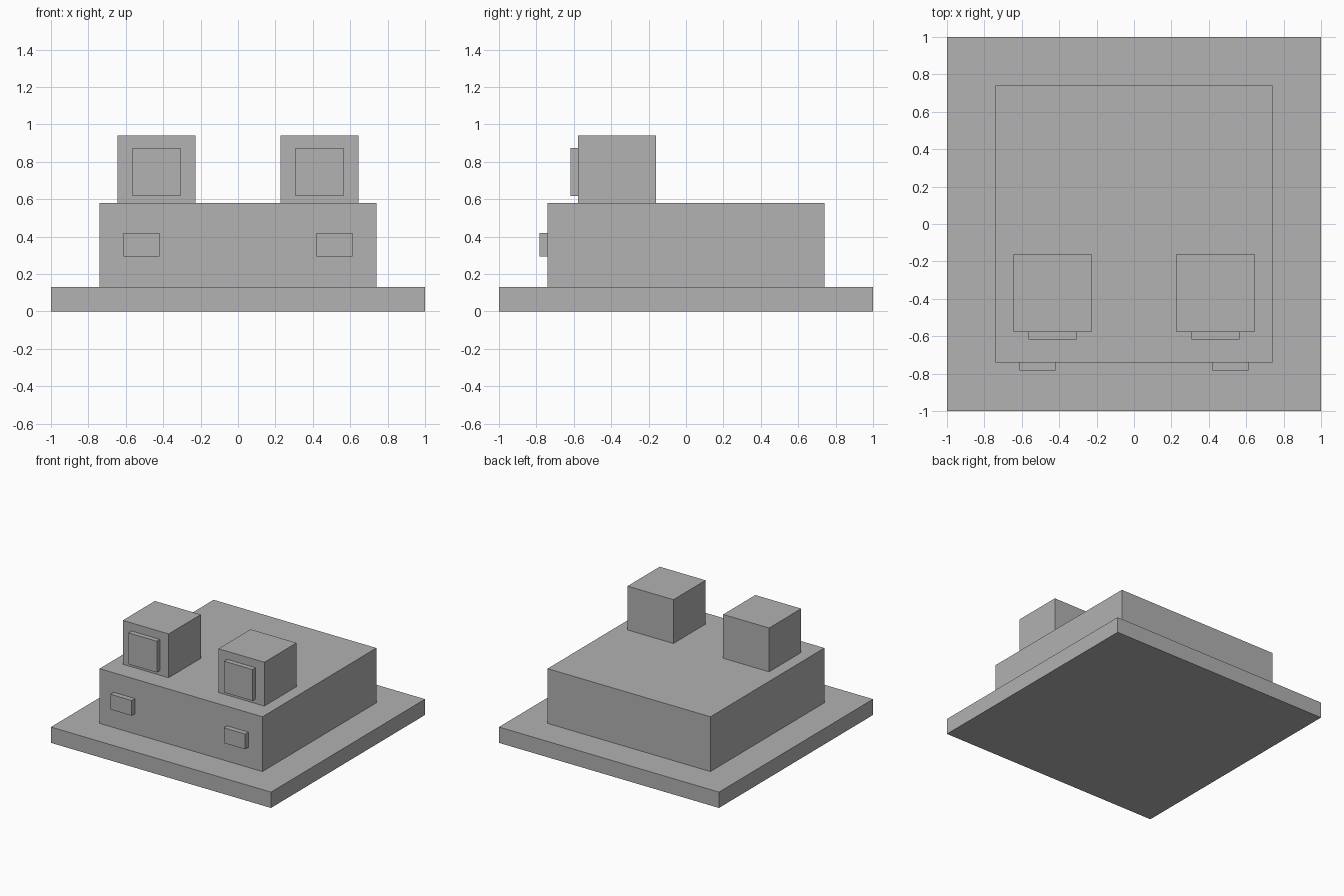
import bpy
from mathutils import Matrix, Vector
import bmesh

cube = bpy.data.objects.get("Cube")
if cube:
    bpy.data.objects.remove(cube, do_unlink=True)

# Single flat grey
grey = bpy.data.materials.new("plain_grey")
grey.use_nodes = True
colour = (0.445, 0.445, 0.445, 1)
grey.diffuse_color = colour
grey.node_tree.nodes["Principled BSDF"].inputs["Base Color"].default_value = colour


def box(name, low, high):
    """Box between two opposite corners."""
    low, high = Vector(low), Vector(high)
    bm = bmesh.new()
    bmesh.ops.create_cube(bm, size=1, matrix=Matrix.Diagonal((*(high - low), 1)))
    mesh = bpy.data.meshes.new(name)
    bm.to_mesh(mesh)
    bm.free()
    mesh.materials.append(grey)
    obj = bpy.data.objects.new(name, mesh)
    obj.location = (low + high) / 2
    bpy.context.collection.objects.link(obj)
    return obj


def pair(name, x, width, y, z):
    """Matching boxes on the left (+x) and right (-x)."""
    for side, sign in (("left", 1), ("right", -1)):
        box(f"{side}_{name}", (sign * x - width / 2, y[0], z[0]),
            (sign * x + width / 2, y[1], z[1]))


# Wide base slab and main body
box("base", (-1, -1, 0), (1, 1, 0.13))
box("body", (-0.74, -0.74, 0.13), (0.74, 0.74, 0.58))

# Eye blocks on top, with raised panels on their fronts
pair("eye_block", 0.435, 0.417, (-0.577, -0.16), (0.58, 0.94))
pair("eye_panel", 0.435, 0.257, (-0.617, -0.577), (0.617, 0.874))

# Small raised nostrils on the front of the body
pair("nostril", 0.515, 0.193, (-0.782, -0.74), (0.295, 0.42))
